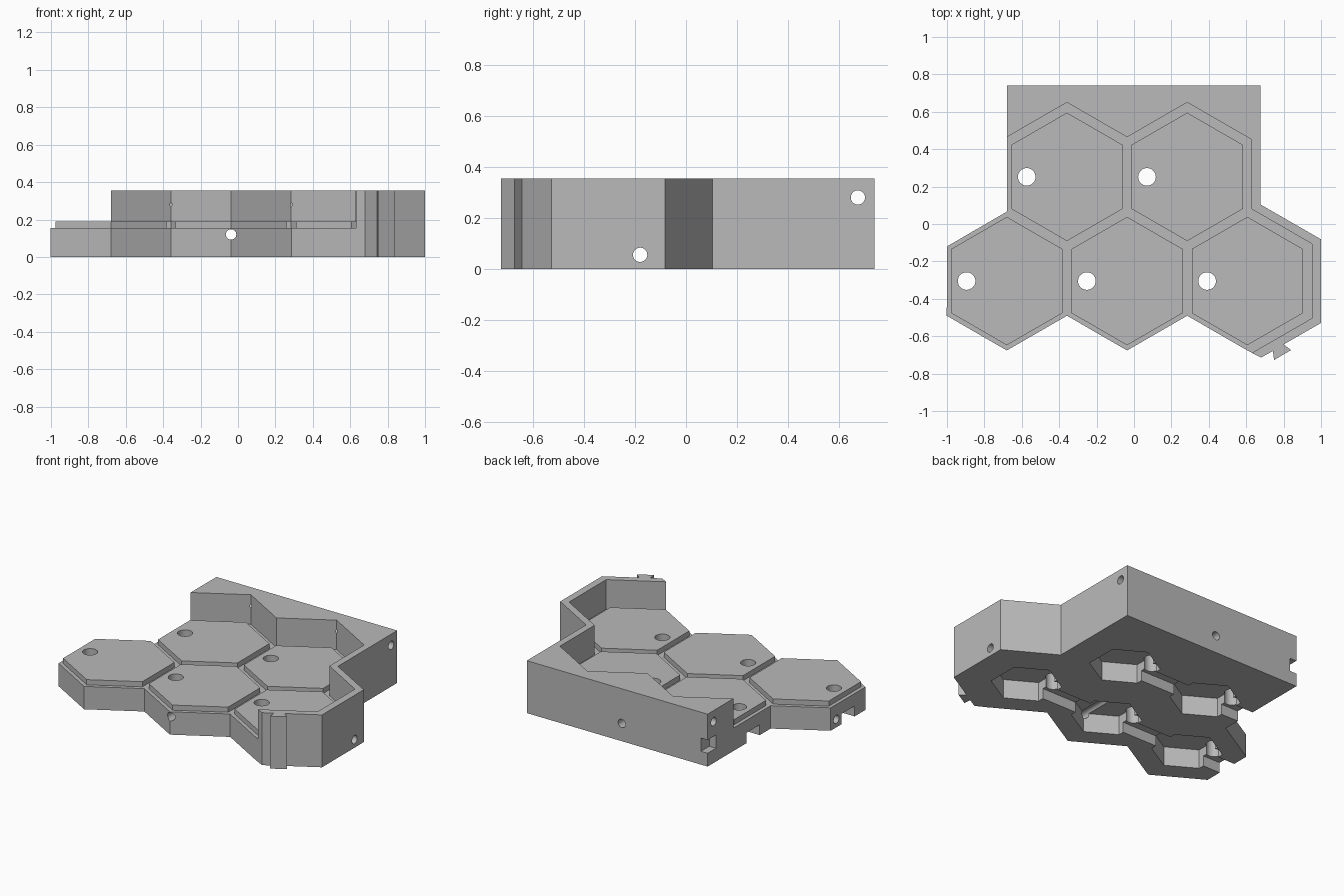
import bpy, bmesh, math
from mathutils import Matrix, Vector

cube = bpy.data.objects.get("Cube")
if cube:
    bpy.data.objects.remove(cube, do_unlink=True)

grey = bpy.data.materials.new("plain_grey")
grey.use_nodes = True
colour = (0.49, 0.49, 0.49, 1)
grey.diffuse_color = colour
grey.node_tree.nodes["Principled BSDF"].inputs["Base Color"].default_value = colour

PITCH = 0.643
FRONT_Y, BACK_Y = -0.305, 0.252
MID_X = -0.037
FRONT = [(MID_X + i * PITCH, FRONT_Y) for i in (-1, 0, 1)]
BACK = [(MID_X + i * PITCH, BACK_Y) for i in (-0.5, 0.5)]
CELLS = FRONT + BACK


def hexagon(centre, r):
    return [(centre[0] + r * math.sin(k * math.pi / 3),
             centre[1] + r * math.cos(k * math.pi / 3)) for k in range(6)]


def prisms(name, outlines, z0, z1):
    """One object made of upright prisms."""
    bm = bmesh.new()
    for pts in outlines:
        face = bm.faces.new([bm.verts.new((x, y, z0)) for x, y in pts])
        up = bmesh.ops.extrude_face_region(bm, geom=[face])["geom"]
        verts = [v for v in up if isinstance(v, bmesh.types.BMVert)]
        bmesh.ops.translate(bm, verts=verts, vec=(0, 0, z1 - z0))
    return finish(name, bm)


def rods(name, centres, axis, r, length=4):
    """One object made of round rods along an axis."""
    bm = bmesh.new()
    turn = Vector((0, 0, 1)).rotation_difference(Vector(axis)).to_matrix().to_4x4()
    for c in centres:
        bmesh.ops.create_cone(bm, cap_ends=True, segments=32, radius1=r, radius2=r,
                              depth=length, matrix=Matrix.Translation(c) @ turn)
    return finish(name, bm)


def finish(name, bm):
    bmesh.ops.recalc_face_normals(bm, faces=bm.faces[:])
    mesh = bpy.data.meshes.new(name)
    bm.to_mesh(mesh)
    bm.free()
    mesh.materials.append(grey)
    obj = bpy.data.objects.new(name, mesh)
    bpy.context.collection.objects.link(obj)
    return obj


def combine(target, tool, operation="DIFFERENCE"):
    tool.hide_render = True
    mod = target.modifiers.new(tool.name, "BOOLEAN")
    mod.operation, mod.solver, mod.object = operation, "EXACT", tool
    bpy.context.view_layer.objects.active = target
    bpy.ops.object.modifier_apply(modifier=mod.name)
    bpy.data.objects.remove(tool, do_unlink=True)


def box(x0, x1, y0, y1):
    return [(x0, y0), (x1, y0), (x1, y1), (x0, y1)]


# Full-height block, with the dovetail tab on its front right side
scallops = []
for centre in FRONT:
    h = hexagon(centre, 0.371)
    scallops += [h[4], h[3]]
body = prisms("tile_tray", [
    [(-0.68, 0.74), (-0.68, 0.066), (-1.0, -0.12)] + scallops +
    [(0.679, -0.714), (0.743, -0.679), (0.749, -0.727), (0.84, -0.674), (0.80, -0.644),
     (1.0, -0.529), (1.0, -0.082), (0.675, 0.105), (0.675, 0.74)]], 0, 0.355)

# Lowered floor bounded by the stepped wall
rim = 0.398
b0, b1, f2 = (hexagon(c, rim) for c in (BACK[0], BACK[1], FRONT[2]))
slope = 1 / math.sqrt(3)
valley = (MID_X, b0[0][1] - slope * PITCH / 2)
step = (b1[1][0], f2[0][1] - slope * (b1[1][0] - f2[0][0]))
floor = prisms("floor_cutter", [
    [(-1.2, b0[0][1] - slope * (b0[0][0] + 1.2)), b0[0], valley, b1[0], b1[1], step,
     f2[1], f2[2], (0.43, f2[2][1] - slope * (f2[2][0] - 0.43)), (-1.2, -0.81)]],
    0.155, 0.6)
combine(body, floor)

# Raised hexagonal tiles
combine(body, prisms("tiles", [hexagon(c, 0.343) for c in CELLS], 0.14, 0.19), "UNION")

# Pockets and cable channels underneath
combine(body, prisms("pocket_cutter", [hexagon(c, 0.22) for c in CELLS], -0.1, 0.13))
combine(body, prisms("channel_cutter", [
    box(-1.2, row[-1][0], y - 0.07, y + 0.07)
    for row, y in ((FRONT, FRONT_Y), (BACK, BACK_Y))], -0.1, 0.07))

# Round holes through each tile and across the tray
combine(body, rods("tile_hole_cutter", [(x - 0.215, y, 0) for x, y in CELLS], (0, 0, 1), 0.047))
combine(body, rods("cross_hole_cutter", [(0, -0.18, 0.055), (0, 0.675, 0.28)], (1, 0, 0), 0.028))
combine(body, rods("long_hole_cutter", [(MID_X, 0, 0.12)], (0, 1, 0), 0.028))

# Notch in the back corner
combine(body, prisms("notch_cutter", [box(-0.8, -0.63, 0.65, 0.8)], 0.09, 0.18))

bpy.ops.object.select_all(action="DESELECT")
body.select_set(True)
bpy.context.view_layer.objects.active = body
bpy.ops.object.shade_smooth_by_angle(angle=math.radians(25))
